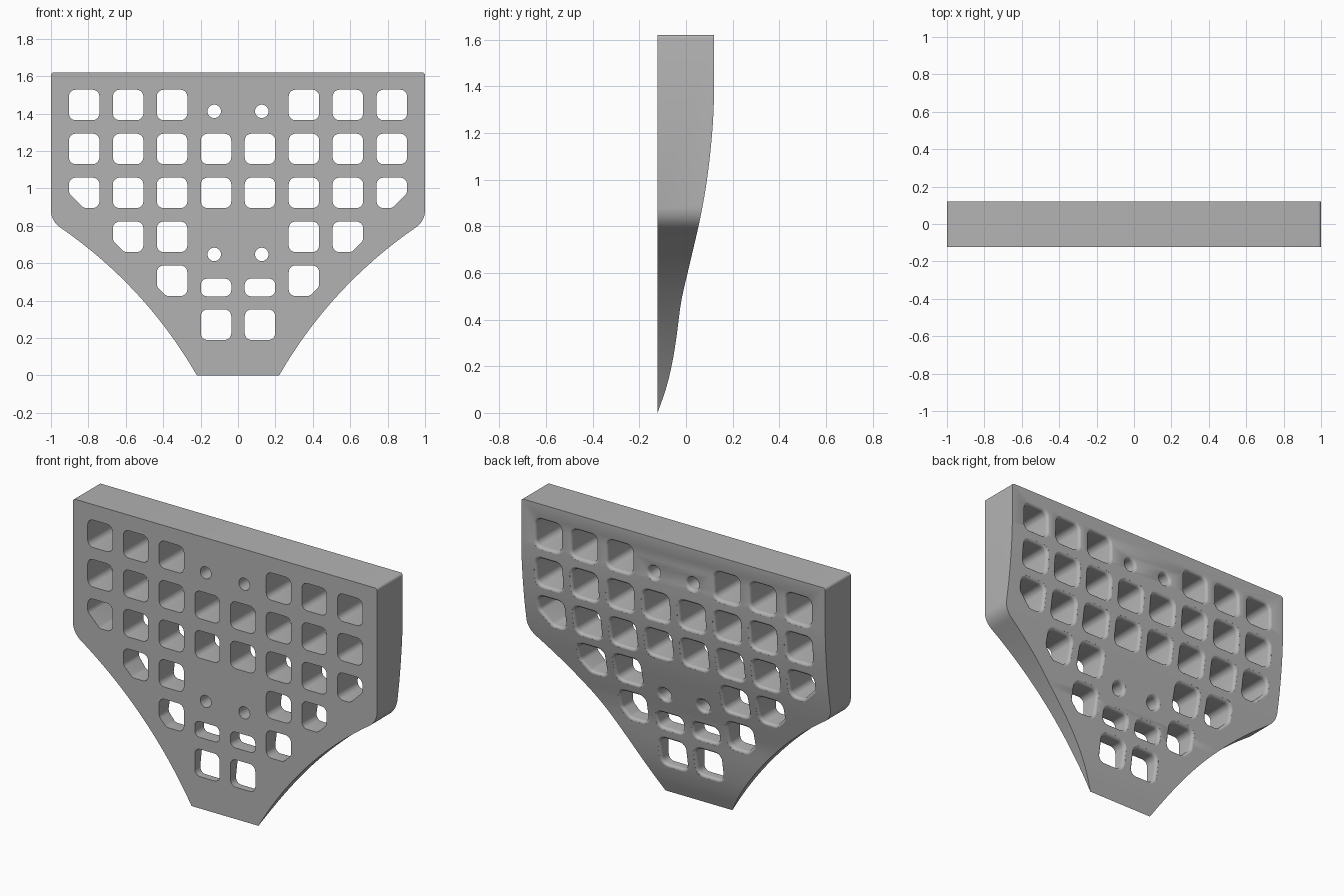
import bpy, bmesh, math
from mathutils import Vector

cube = bpy.data.objects.get("Cube")
if cube:
    bpy.data.objects.remove(cube, do_unlink=True)

FRONT, TOP, FLARE = -0.122, 1.62, 0.019

# Back surface: depth y against height z
BACK = [(0, -0.122), (0.1, -0.087), (0.2, -0.062), (0.31, -0.043), (0.48, -0.02),
        (0.63, 0.014), (0.83, 0.06), (1.0, 0.09), (1.2, 0.112), (1.36, 0.12), (1.7, 0.12)]


def slope(i):
    a, b = BACK[max(i - 1, 0)], BACK[min(i + 1, len(BACK) - 1)]
    return (b[1] - a[1]) / (b[0] - a[0])


def back_y(z):
    """Smooth cubic through the back profile points."""
    i = max(k for k in range(len(BACK) - 1) if BACK[k][0] <= max(z, 0))
    (z0, y0), (z1, y1) = BACK[i], BACK[i + 1]
    h = z1 - z0
    t = (z - z0) / h
    return (y0 * (1 + 2 * t) * (1 - t) ** 2 + y1 * t * t * (3 - 2 * t)
            + h * t * (1 - t) * (slope(i) * (1 - t) - slope(i + 1) * t))


def rounded(corners, steps=6):
    """Round a convex counter-clockwise polygon of (x, z, radius); return points and outward normals."""
    result = []
    for i, (x, z, r) in enumerate(corners):
        p = Vector((x, z))
        a = (Vector(corners[i - 1][:2]) - p).normalized()
        b = (Vector(corners[(i + 1) % len(corners)][:2]) - p).normalized()
        half = a.angle(b) / 2
        centre = p + (a + b).normalized() * (r / math.sin(half))
        start = math.atan2(-a.x, a.y)
        start = math.atan2(a.x, -a.y)
        sweep = math.pi - 2 * half
        for k in range(steps + 1):
            ang = start + sweep * k / steps
            n = Vector((math.cos(ang), math.sin(ang)))
            result.append((centre + n * r, n))
    return result


def loft(bm, loops):
    """Closed solid through matching loops of 3D points."""
    rings = [[bm.verts.new(p) for p in loop] for loop in loops]
    count = len(rings[0])
    for a, b in zip(rings, rings[1:]):
        for i in range(count):
            j = (i + 1) % count
            bm.faces.new((a[i], a[j], b[j], b[i]))
    bm.faces.new(rings[0])
    bm.faces.new(rings[-1])


def make_object(name, bm):
    bmesh.ops.recalc_face_normals(bm, faces=bm.faces)
    mesh = bpy.data.meshes.new(name)
    bm.to_mesh(mesh)
    bm.free()
    obj = bpy.data.objects.new(name, mesh)
    bpy.context.collection.objects.link(obj)
    return obj


def boolean(target, tool, operation):
    tool.hide_render = True
    mod = target.modifiers.new("cut", 'BOOLEAN')
    mod.object, mod.operation, mod.solver = tool, operation, 'EXACT'
    bpy.context.view_layer.objects.active = target
    bpy.ops.object.modifier_apply(modifier=mod.name)
    bpy.data.objects.remove(tool, do_unlink=True)


def add_hole(bm, corners, steps=6):
    """Straight hole whose rim is rounded over where it meets the curved back."""
    ring = [(p, n) for i, (p, n) in enumerate(rounded(corners, steps))]
    ring = [q for i, q in enumerate(ring) if (q[0] - ring[i - 1][0]).length > 1e-5]
    loops = [[(p.x, FRONT - 0.1, p.y) for p, n in ring]]
    for k in range(6):
        t = math.radians(80) * k / 5
        loop = []
        for p, n in ring:
            q = p + n * FLARE * (1 - math.cos(t))
            loop.append((q.x, back_y(q.y) - FLARE * (1 - math.sin(t)), q.y))
        loops.append(loop)
    loops.append([(x, 0.3, z) for x, y, z in loops[-1]])
    loft(bm, loops)


def pocket(x, z, w, h, r, cut=0):
    """Rounded rectangle, with its lower outer corner cut off if asked."""
    s = 1 if x > 0 else -1
    l, rt, b, t = x - w / 2, x + w / 2, z - h / 2, z + h / 2
    pts = [(l, b, r), (rt, b, r), (rt, t, r), (l, t, r)]
    if cut and s > 0:
        pts[1:2] = [(rt - cut, b, r), (rt, b + cut, r)]
    elif cut:
        pts[0:1] = [(l, b + cut, r), (l + cut, b, r)]
    return pts


# Plate outline: right half, then mirrored
half = []
chord_a, chord_b = Vector((0.22, 0)), Vector((0.945, 0.787))
d = chord_b - chord_a
side = Vector((-d.y, d.x)).normalized()
for k in range(25):
    t = k / 24
    half.append(chord_a + d * t + side * 0.24 * t * (1 - t))
half.insert(0, Vector((0.203, -0.03)))
p0, p1, p2 = chord_b, Vector((0.995, 0.82)), Vector((1, 0.875))
for k in range(1, 9):
    t = k / 8
    half.append(p0 * (1 - t) ** 2 + p1 * 2 * t * (1 - t) + p2 * t * t)
for k in range(5):
    a = math.pi / 2 * k / 4
    half.append(Vector((0.985 + 0.015 * math.cos(a), TOP - 0.015 + 0.015 * math.sin(a))))
outline = half + [Vector((-p.x, p.y)) for p in reversed(half)]
bm = bmesh.new()
loft(bm, [[(p.x, y, p.y) for p in outline] for y in (-0.3, 0.3)])
plate = make_object("perforated_plate", bm)

# Trim the plate to its side profile
profile = [(back_y(z), z) for z in (1.36 * k / 44 for k in range(45))]
profile += [(0.12, 1.7), (FRONT, 1.7)]
bm = bmesh.new()
loft(bm, [[(x, y, z) for y, z in profile] for x in (-1.2, 1.2)])
boolean(plate, make_object("profile_cutter", bm), 'INTERSECT')

# Holes: rows of columns, with optional corner cuts
PITCH, SIZE = 0.235, 0.163
rows = [{1: 0, 2: 0, 3: 0}, {0: 0, 1: 0, 2: 0, 3: 0}, {0: 0, 1: 0, 2: 0, 3: 0.08},
        {1: 0, 2: 0.06}, {1: 0.05}, {0: 0}]
bm = bmesh.new()
for s in (-1, 1):
    for row, columns in enumerate(rows):
        for col, cut in columns.items():
            add_hole(bm, pocket(s * PITCH * (col + 0.5), 1.446 - PITCH * row,
                                SIZE, SIZE, 0.036, cut))
    add_hole(bm, pocket(s * PITCH / 2, 0.47, SIZE, 0.094, 0.032))
    for z in (1.412, 0.647):
        add_hole(bm, pocket(s * 0.127, z, 0.072, 0.072, 0.036))
boolean(plate, make_object("hole_cutter", bm), 'DIFFERENCE')

# Material and shading
grey = bpy.data.materials.new("plain_grey")
grey.use_nodes = True
colour = (0.45, 0.45, 0.45, 1)
grey.diffuse_color = colour
grey.node_tree.nodes["Principled BSDF"].inputs["Base Color"].default_value = colour
plate.data.materials.clear()
plate.data.materials.append(grey)
for f in plate.data.polygons:
    f.material_index = 0
bpy.ops.object.select_all(action='DESELECT')
plate.select_set(True)
bpy.context.view_layer.objects.active = plate
bpy.ops.object.shade_smooth_by_angle(angle=math.radians(30))
